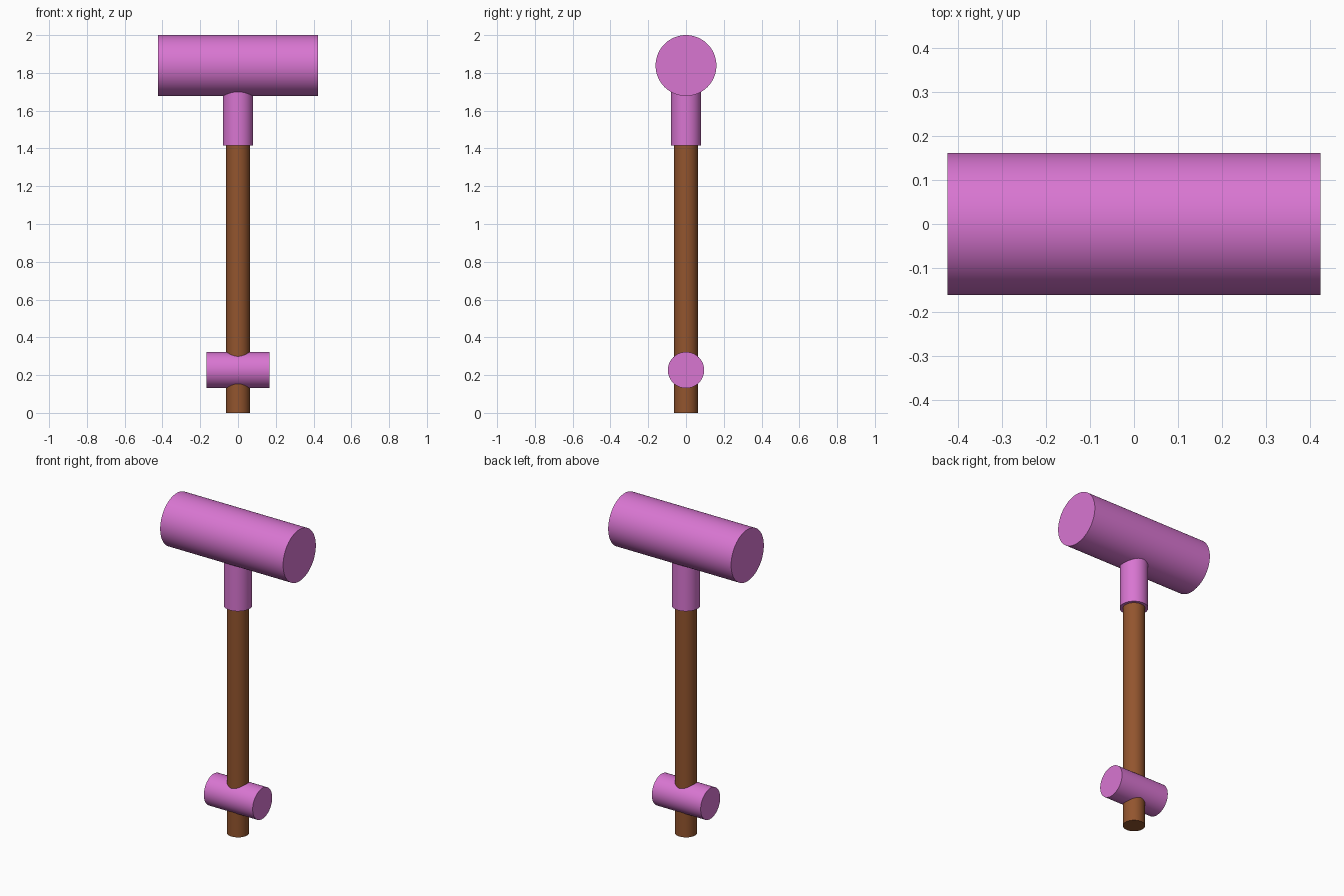
import bpy, math

if "Cube" in bpy.data.objects:
    bpy.data.objects.remove(bpy.data.objects["Cube"])


def material(name, color):
    m = bpy.data.materials.new(name)
    m.diffuse_color = (*color, 1)
    m.use_nodes = True
    m.node_tree.nodes["Principled BSDF"].inputs["Base Color"].default_value = m.diffuse_color
    return m


pink = material("pink", (0.69, 0.18, 0.64))
wood = material("wood", (0.29, 0.09, 0.027))


def cylinder(name, radius, length, z, mat, sideways=False):
    rot = (0, math.pi / 2, 0) if sideways else (0, 0, 0)
    bpy.ops.mesh.primitive_cylinder_add(vertices=64, radius=radius, depth=length,
                                        location=(0, 0, z), rotation=rot)
    ob = bpy.context.object
    ob.name = name
    ob.data.materials.append(mat)
    bpy.ops.object.shade_smooth_by_angle(angle=math.radians(30))
    return ob


# Mallet head lying along x
cylinder("head", 0.161, 0.846, 1.839, pink, sideways=True)
# Collar joining head and handle
cylinder("collar", 0.08, 0.385, 1.6075, pink)
# Wooden handle from the ground up into the collar
cylinder("handle", 0.0625, 1.5, 0.75, wood)
# Short cross grip near the bottom
cylinder("cross_grip", 0.096, 0.336, 0.2265, pink, sideways=True)
